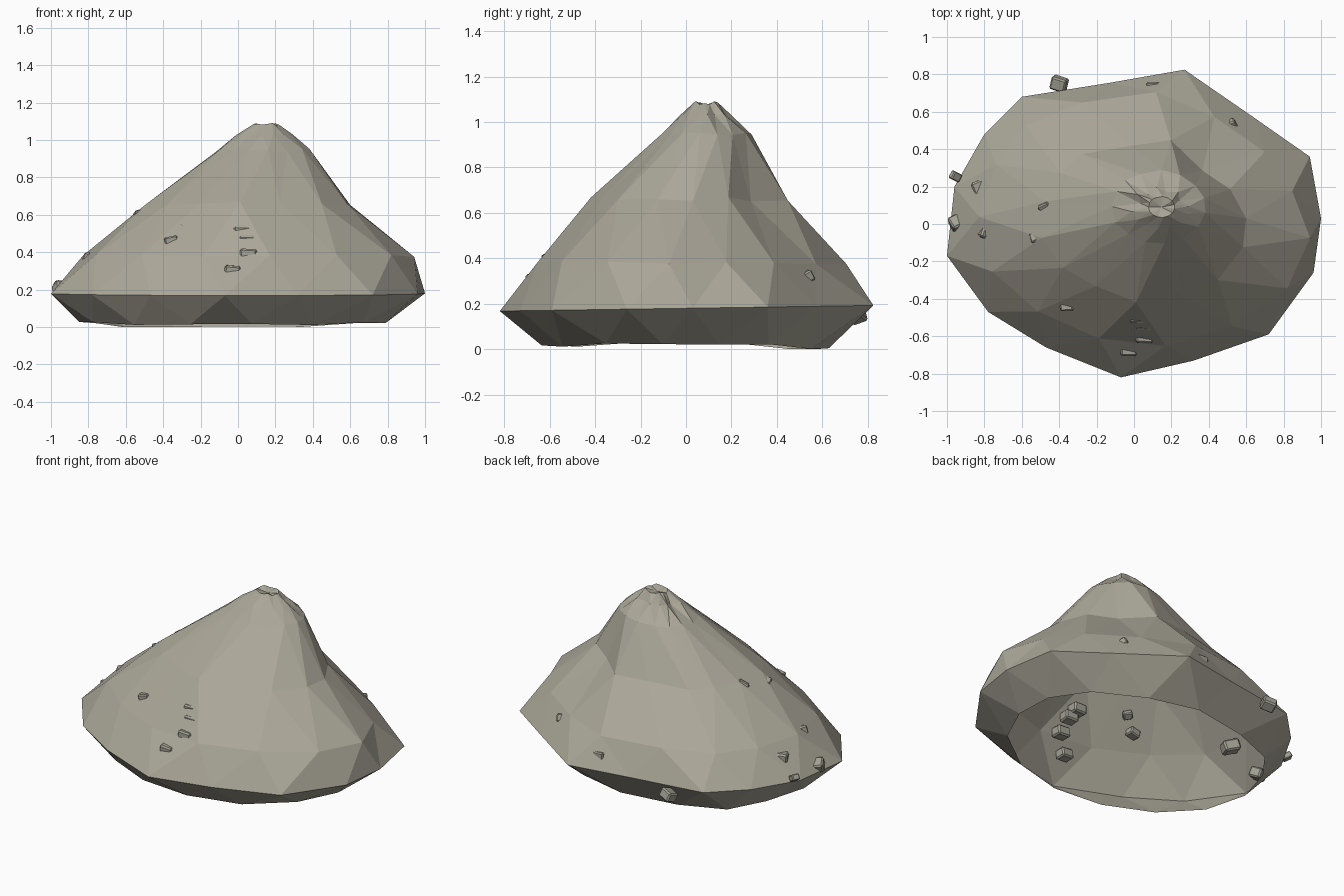
import bpy, bmesh, random
from mathutils import Vector, Euler
from mathutils.bvhtree import BVHTree

random.seed(4)
cube = bpy.data.objects.get("Cube")
if cube:
    bpy.data.objects.remove(cube, do_unlink=True)


def material(name, colour):
    mat = bpy.data.materials.new(name)
    mat.use_nodes = True
    mat.diffuse_color = colour
    bsdf = mat.node_tree.nodes["Principled BSDF"]
    bsdf.inputs["Base Color"].default_value = colour
    bsdf.inputs["Roughness"].default_value = 0.9
    return mat


def finish(bm, name, mat):
    mesh = bpy.data.meshes.new(name)
    bm.to_mesh(mesh)
    obj = bpy.data.objects.new(name, mesh)
    bpy.context.collection.objects.link(obj)
    mesh.materials.append(mat)
    return obj


earth = material("dry grey earth", (0.41, 0.39, 0.32, 1))
stone = material("grey stone", (0.37, 0.36, 0.30, 1))

# Widest outline of the mound, counter-clockwise
outline = [Vector(p) for p in (
    (1, .03), (.94, .36), (.64, .57), (.27, .825), (-.13, .755), (-.6, .68),
    (-.8, .48), (-.96, .2), (-1, -.17), (-.78, -.47), (-.47, -.66),
    (-.07, -.82), (.32, -.73), (.72, -.59), (.96, -.26))]
count = len(outline)

# Rings from the open foot to the summit: height, centre, scale, roughness
rings = [
    (.025, -.03, -.01, .82, .79, .004),
    (.18, 0, 0, 1, 1, 0),
    (.38, .055, .025, .89, .85, .008),
    (.66, .05, .015, .55, .53, .01),
    (.945, .13, .09, .25, .245, .01),
    (1.03, .14, .09, .15, .14, .006),
    (1.085, .147, .09, .07, .07, .01),
]

# Mound: faceted shell, open underneath, alternate rings turned half a step
bm = bmesh.new()
loops = []
for k, (z, cx, cy, sx, sy, rough) in enumerate(rings):
    loop = []
    for i, p in enumerate(outline):
        if k % 2 == 0:
            p = (p + outline[(i + 1) % count]) * 0.51
        scale = 1 + random.uniform(-1, 1) * rough
        if k in (2, 3) and p.x > 0.3 and p.y > 0.15:   # flattened rear flank
            scale *= 0.9
        if k == 5 and p.y > 0 and i % 2:               # creases behind the summit
            scale = 0.72
        height = z + random.uniform(-1, 1) * rough * 0.9
        if k == 0 and abs(p.y) > 0.5:                  # foot dips front and back
            height -= 0.022 if p.y > 0 else 0.01
        if k == 1:
            height += 0.015 * p.y
        loop.append(bm.verts.new((cx + p.x * sx * scale, cy + p.y * sy * scale, height)))
    loops.append(loop)
low = min(v.co.z for v in loops[0])
for v in loops[0]:
    v.co.z -= low
for k in range(len(loops) - 1):
    a, b = loops[k], loops[k + 1]
    for i in range(count):
        j = (i + 1) % count
        if k % 2:      # upper ring is ahead by half a step
            bm.faces.new((a[i], a[j], b[i]))
            bm.faces.new((a[j], b[j], b[i]))
        else:
            bm.faces.new((a[i], b[j], b[i]))
            bm.faces.new((a[i], a[j], b[j]))

# Shallow dip on the summit
dip = bm.verts.new((.147, .09, 1.07))
top = loops[-1]
for i in range(count):
    bm.faces.new((top[i], top[(i + 1) % count], dip))
bm.normal_update()
surface = BVHTree.FromBMesh(bm)
finish(bm, "earth_mound", earth)
bm.free()

# Stones: position, size, depth below the surface (zero leaves it where it is)
stones = [
    (-.40, .75, .15, .085, 0), (-.955, .255, .22, .055, 0),
    (-.94, .01, .205, .09, 0), (-.85, .21, .33, .1, .034),
    (-.47, .09, .63, .07, .024), (-.52, -.07, .60, .06, .02),
    (-.80, -.05, .38, .1, .046), (-.33, -.08, .74, .04, .017),
    (-.355, -.43, .455, .07, .018), (-.28, -.395, .54, .055, .024),
    (.02, -.505, .515, .09, .04), (.05, -.545, .47, .09, .041),
    (.055, -.605, .39, .09, .03), (-.03, -.67, .30, .085, .026),
    (.10, .735, .27, .07, .025), (.52, .53, .32, .07, .025),
]
for n, (x, y, z, size, depth) in enumerate(stones):
    point = Vector((x, y, z))
    if depth:
        near, normal, _, _ = surface.find_nearest(point)
        point = near - normal * depth
    bm = bmesh.new()
    bmesh.ops.create_cube(bm, size=size)
    bmesh.ops.scale(bm, vec=(1, .85, .7), verts=bm.verts)
    bmesh.ops.bevel(bm, geom=bm.edges[:], offset=size * 0.1, segments=1, affect="EDGES")
    wobble = 0.08 if abs(x) < 0.15 else 0.6
    turn = Euler([random.uniform(-wobble, wobble) for _ in range(3)])
    bmesh.ops.rotate(bm, matrix=turn.to_matrix(), verts=bm.verts)
    rock = finish(bm, f"stone_{n + 1}", stone)
    rock.location = point
    bm.free()
